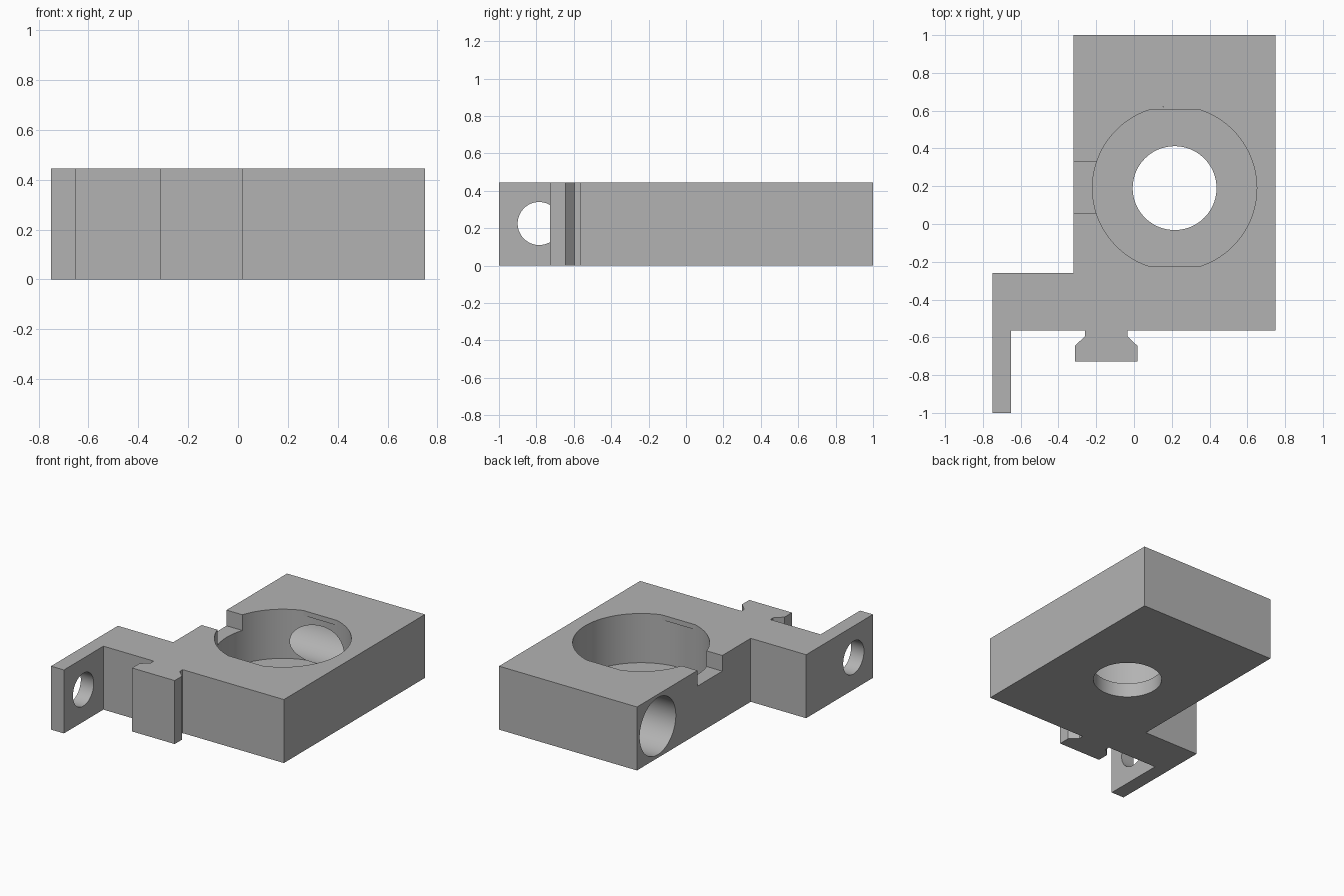
import bpy, bmesh
from math import cos, sin, pi, acos
from mathutils import Matrix

if "Cube" in bpy.data.objects:
    bpy.data.objects.remove(bpy.data.objects["Cube"], do_unlink=True)

HEIGHT = 0.445
CENTRE = (0.215, 0.19)
POCKET_R = 0.435

grey = bpy.data.materials.new("plain grey")
grey.use_nodes = True
grey.diffuse_color = (0.45, 0.45, 0.45, 1)
grey.node_tree.nodes["Principled BSDF"].inputs["Base Color"].default_value = grey.diffuse_color


def finish(name, bm):
    bmesh.ops.recalc_face_normals(bm, faces=bm.faces)
    mesh = bpy.data.meshes.new(name)
    bm.to_mesh(mesh)
    bm.free()
    mesh.materials.append(grey)
    obj = bpy.data.objects.new(name, mesh)
    bpy.context.collection.objects.link(obj)
    return obj


def prism(name, outline, z0, z1):
    """Extrude a closed xy outline from z0 to z1."""
    bm = bmesh.new()
    face = bm.faces.new([bm.verts.new((x, y, z0)) for x, y in outline])
    top = bmesh.ops.extrude_face_region(bm, geom=[face])
    verts = [v for v in top["geom"] if isinstance(v, bmesh.types.BMVert)]
    bmesh.ops.translate(bm, verts=verts, vec=(0, 0, z1 - z0))
    return finish(name, bm)


def arc(radius, start, end, steps):
    angles = [start + (end - start) * i / steps for i in range(steps + 1)]
    return [(CENTRE[0] + radius * cos(a), CENTRE[1] + radius * sin(a)) for a in angles]


def bore(name, radius, x0, x1, y, z):
    """Cylinder lying along x."""
    bm = bmesh.new()
    place = Matrix.Translation(((x0 + x1) / 2, y, z)) @ Matrix.Rotation(pi / 2, 4, "Y")
    bmesh.ops.create_cone(bm, cap_ends=True, segments=96, radius1=radius,
                          radius2=radius, depth=x1 - x0, matrix=place)
    return finish(name, bm)


# Block, side arm and dovetail rail share one outline
outline = [(0.75, 1), (-0.32, 1), (-0.32, -0.26), (-0.75, -0.26),
           (-0.75, -1), (-0.65, -1), (-0.65, -0.563),
           (-0.26, -0.563), (-0.26, -0.595), (-0.313, -0.645), (-0.313, -0.727),
           (0.018, -0.727), (0.018, -0.645), (-0.035, -0.595), (-0.035, -0.563),
           (0.75, -0.563)]
block = prism("mounting_block", outline, 0, HEIGHT)

# Round pocket, through hole, side notch, long side bore and arm hole
notch = [(-0.4, 0.055), (0, 0.055), (0, 0.33), (-0.4, 0.33)]
cutters = [
    prism("pocket_cutter", arc(POCKET_R, 0, 2 * pi, 128)[:-1], 0.1, 0.6),
    prism("through_hole_cutter", arc(0.222, 0, 2 * pi, 96)[:-1], -0.1, 0.3),
    prism("notch_cutter", notch, 0.335, 0.6),
    bore("side_bore_cutter", 0.2, -0.5, 0.65, 0.77, HEIGHT / 2),
    bore("arm_hole_cutter", 0.115, -0.9, -0.55, -0.785, 0.225),
]
bpy.context.view_layer.objects.active = block
for cutter in cutters:
    cutter.hide_render = True
    mod = block.modifiers.new(cutter.name, "BOOLEAN")
    mod.operation = "DIFFERENCE"
    mod.solver = "EXACT"
    mod.object = cutter
    bpy.ops.object.modifier_apply(modifier=mod.name)
for cutter in cutters:
    bpy.data.objects.remove(cutter, do_unlink=True)

# Small retaining lips at the back and front of the pocket rim
half = acos(0.415 / POCKET_R)
for side, mid in (("back", pi / 2), ("front", -pi / 2)):
    prism(side + "_retaining_lip", arc(POCKET_R, mid - half, mid + half, 12),
          HEIGHT - 0.035, HEIGHT)

# Smooth the round walls, keep corners sharp
bpy.ops.object.select_all(action="DESELECT")
block.select_set(True)
bpy.ops.object.shade_smooth_by_angle(angle=pi / 6)
